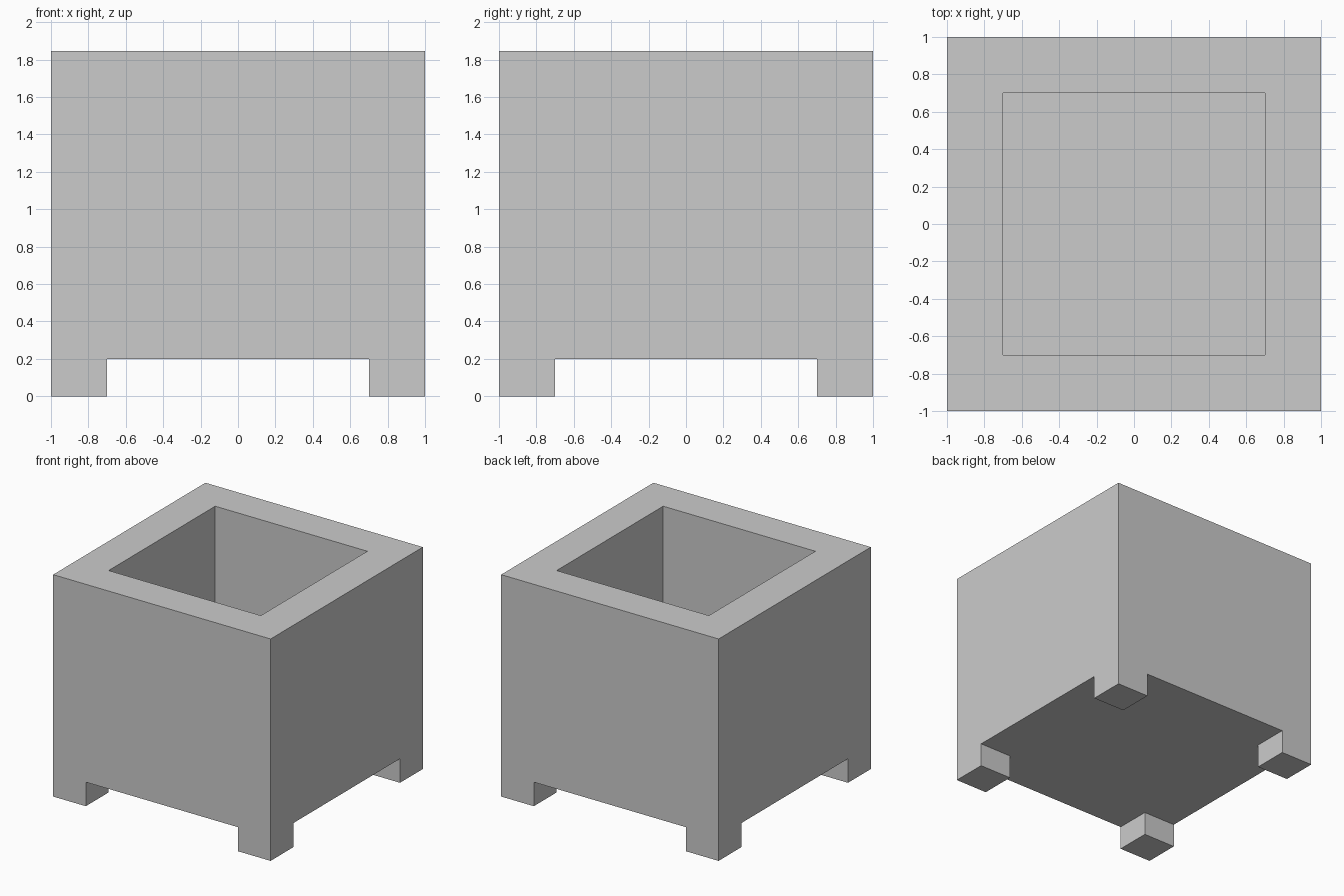
import bpy
import bmesh
from mathutils import Matrix, Vector

cube = bpy.data.objects.get("Cube")
if cube:
    bpy.data.objects.remove(cube, do_unlink=True)

HEIGHT = 1.845      # overall height
INNER = 0.70        # half width of the cavity and of the gap between feet
FOOT = 0.2          # foot height
FLOOR = 0.5         # cavity floor level

grey = bpy.data.materials.new("plain_grey")
grey.use_nodes = True
colour = (0.6, 0.6, 0.6, 1)
grey.diffuse_color = colour
grey.node_tree.nodes["Principled BSDF"].inputs["Base Color"].default_value = colour


def underside(bm):
    return [f for f in bm.faces if f.calc_center_median().z < FOOT + 0.01]


# Planter body: inset the top face, then sink it to form the cavity
bm = bmesh.new()
body = Matrix.Translation((0, 0, (HEIGHT + FOOT) / 2)) @ Matrix.Diagonal((2, 2, HEIGHT - FOOT, 1))
bmesh.ops.create_cube(bm, size=1, matrix=body)
top = max(bm.faces, key=lambda f: f.calc_center_median().z)
bmesh.ops.inset_region(bm, faces=[top], thickness=1 - INNER, use_even_offset=True)
sunk = bmesh.ops.extrude_discrete_faces(bm, faces=[top])["faces"][0]
bmesh.ops.translate(bm, verts=sunk.verts, vec=(0, 0, FLOOR - HEIGHT))

# Feet: cut the underside into a grid and pull its corners down
for axis in (Vector((1, 0, 0)), Vector((0, 1, 0))):
    for offset in (-INNER, INNER):
        geom = set(underside(bm))
        for face in list(geom):
            geom.update(face.edges, face.verts)
        bmesh.ops.bisect_plane(bm, geom=list(geom), plane_co=axis * offset, plane_no=axis)

corners = []
for face in underside(bm):
    centre = face.calc_center_median()
    if min(abs(centre.x), abs(centre.y)) > INNER:
        corners.append(face)
for foot in bmesh.ops.extrude_discrete_faces(bm, faces=corners)["faces"]:
    bmesh.ops.translate(bm, verts=foot.verts, vec=(0, 0, -FOOT))

bmesh.ops.recalc_face_normals(bm, faces=bm.faces)
mesh = bpy.data.meshes.new("planter_box")
bm.to_mesh(mesh)
bm.free()
mesh.materials.append(grey)
bpy.context.collection.objects.link(bpy.data.objects.new("planter_box", mesh))
